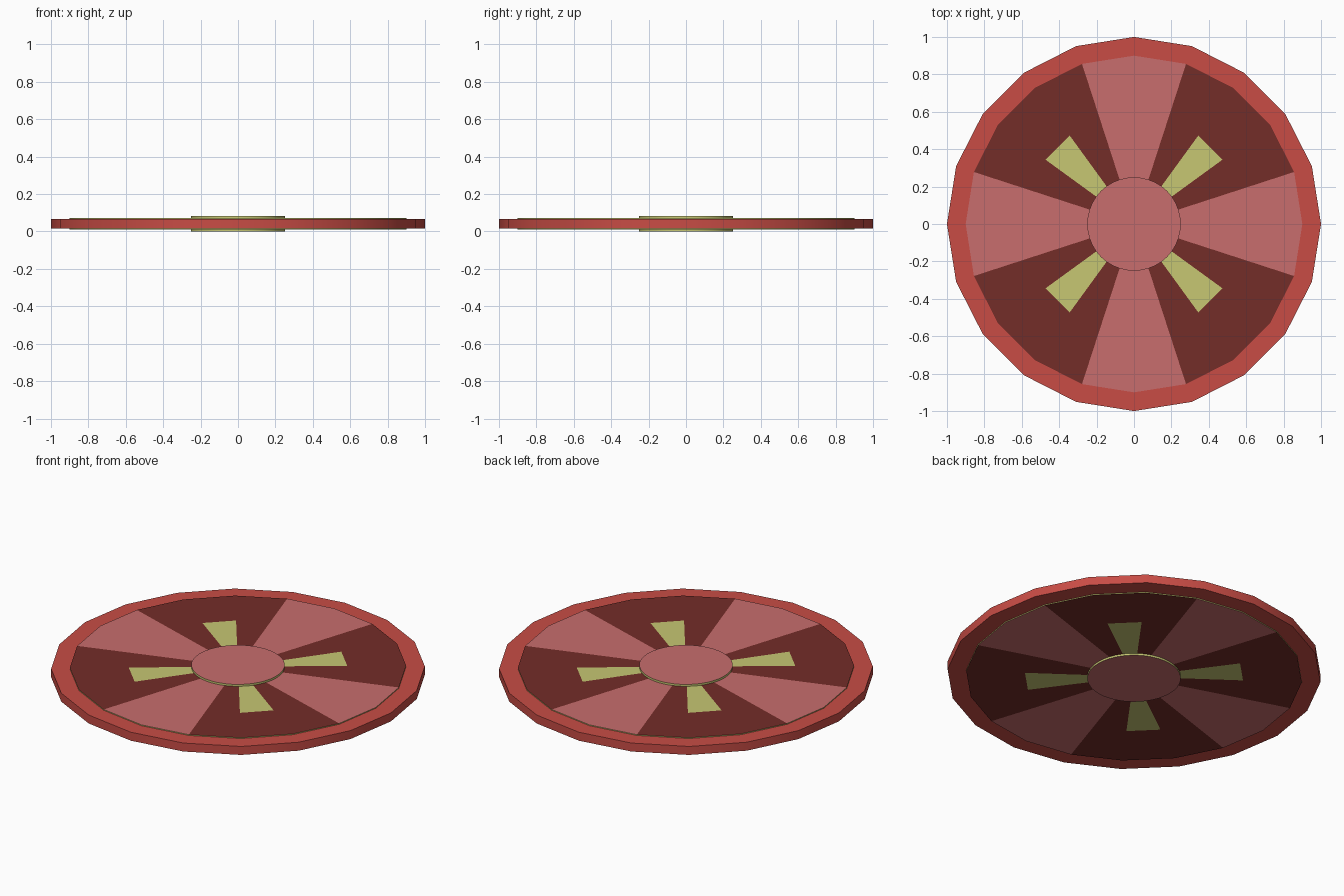
import bpy, bmesh
from math import cos, sin, pi, radians

if "Cube" in bpy.data.objects:
    bpy.data.objects.remove(bpy.data.objects["Cube"])

MID = 0.0415   # mid-height of the whole wheel
SIDES = 20


def material(name, rgb):
    m = bpy.data.materials.new(name)
    m.diffuse_color = (*rgb, 1)
    m.use_nodes = True
    m.node_tree.nodes["Principled BSDF"].inputs["Base Color"].default_value = m.diffuse_color
    return m


red = material("rim_red", (0.58, 0.073, 0.06))
pink = material("panel_pink", (0.58, 0.155, 0.155))
dark = material("panel_dark_red", (0.175, 0.026, 0.022))
yellow = material("accent_yellow", (0.57, 0.57, 0.17))


def lathe(name, profile, sides, mats, pick):
    """Revolve a profile of (radius, z); pick(segment, band) gives the material index."""
    bm = bmesh.new()
    rings = []
    for r, z in profile:
        if r == 0:
            rings.append([bm.verts.new((0, 0, z))] * sides)
        else:
            rings.append([bm.verts.new((r * cos(2 * pi * i / sides),
                                        r * sin(2 * pi * i / sides), z))
                          for i in range(sides)])
    for band, (a, b) in enumerate(zip(rings, rings[1:])):
        for i in range(sides):
            j = (i + 1) % sides
            quad = list(dict.fromkeys((a[i], a[j], b[j], b[i])))
            if len(quad) > 2:
                bm.faces.new(quad).material_index = pick(i, band)
    bmesh.ops.remove_doubles(bm, verts=bm.verts, dist=1e-5)
    bmesh.ops.recalc_face_normals(bm, faces=bm.faces)
    me = bpy.data.meshes.new(name)
    bm.to_mesh(me)
    bm.free()
    ob = bpy.data.objects.new(name, me)
    bpy.context.collection.objects.link(ob)
    for m in mats:
        me.materials.append(m)
    bpy.ops.object.select_all(action='DESELECT')
    ob.select_set(True)
    bpy.context.view_layer.objects.active = ob
    bpy.ops.object.shade_smooth_by_angle(angle=radians(30))
    return ob


# Outer rim, a flat closed ring
lo, hi = MID - 0.025, MID + 0.025
lathe("outer_rim", [(0.88, lo), (1, lo), (1, hi), (0.88, hi), (0.88, lo)],
      SIDES, [red], lambda i, band: 0)


# Sector disc: pink cross, dark diagonals, yellow accents near the hub
def sector_colour(i, band):
    if band == 3:                      # edge wall
        return 2
    k = i % 5
    if k in (0, 4):                    # 18 degrees either side of each axis
        return 0
    return 2 if k == 2 and band in (1, 5) else 1


lo, hi = MID - 0.03, MID + 0.03
lathe("sector_disc", [(0, lo), (0.2, lo), (0.585, lo), (0.9, lo),
                      (0.9, hi), (0.585, hi), (0.2, hi), (0, hi)],
      SIDES, [pink, dark, yellow], sector_colour)

# Round hub, pink caps with a yellow wall
lathe("hub", [(0, 0), (0.25, 0), (0.25, 2 * MID), (0, 2 * MID)],
      40, [pink, yellow], lambda i, band: int(band == 1))
